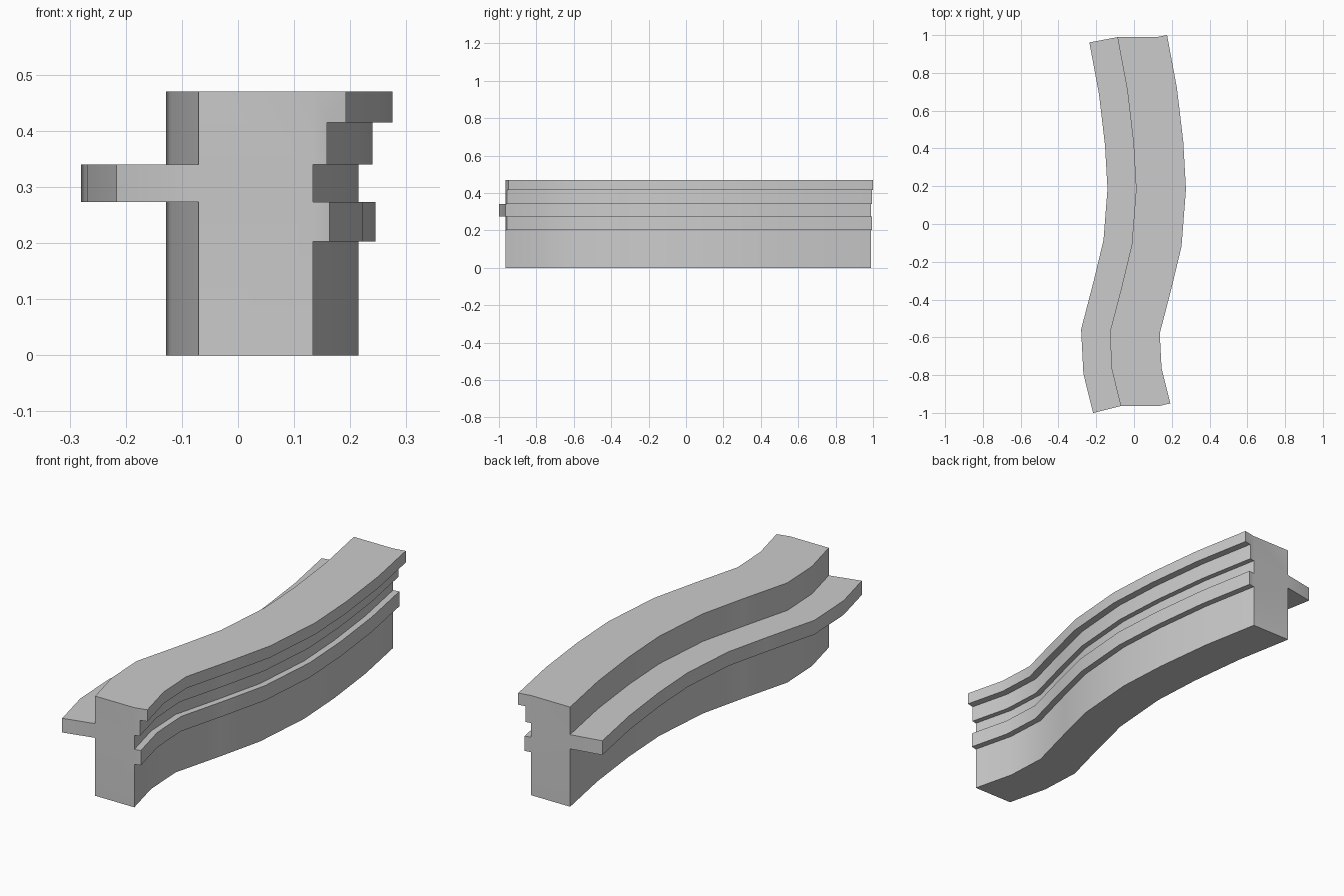
import bpy, bmesh
from mathutils import Vector

if "Cube" in bpy.data.objects:
    bpy.data.objects.remove(bpy.data.objects["Cube"])

# Centre path of the left body face, seen from above (front to back)
path = [Vector(p) for p in [(-0.07, -0.964), (-0.118, -0.77), (-0.128, -0.573),
        (-0.066, -0.335), (-0.012, -0.11), (0.011, 0.185), (-0.003, 0.43),
        (-0.036, 0.71), (-0.088, 0.989)]]
WIDTH = 0.204  # body thickness, a plain shift along x

# Cross-section: (side 0 = left / 1 = right, offset along path normal, height)
profile = [(1, 0, 0), (1, 0, .203), (1, .03, .203), (1, .03, .273), (1, 0, .273),
           (1, 0, .34), (1, .025, .34), (1, .025, .415), (1, .06, .415), (1, .06, .47),
           (1, 0, .47), (0, 0, .47), (0, 0, .34), (0, -.151, .34), (0, -.151, .273),
           (0, 0, .273), (0, 0, 0)]
# End caps: body, lower ledge, stepped top lip, side fin
caps = [(0, 1, 4, 5, 10, 11, 12, 15, 16), (1, 2, 3, 4), (5, 6, 7, 8, 9, 10), (12, 13, 14, 15)]


def miter(i):
    """Mitred right-hand normal at path point i."""
    segs = [(path[k + 1] - path[k]).normalized() for k in (i - 1, i) if 0 <= k < len(path) - 1]
    normals = [Vector((d.y, -d.x)) for d in segs]
    m = sum(normals, Vector((0, 0))).normalized()
    return m / m.dot(normals[0])


bm = bmesh.new()
rings = []
for i, p in enumerate(path):
    m = miter(i)
    rings.append([bm.verts.new((p.x + side * WIDTH + off * m.x, p.y + off * m.y, z))
                  for side, off, z in profile])

# Swept sides
n = len(profile)
for a, b in zip(rings, rings[1:]):
    for j in range(n):
        k = (j + 1) % n
        bm.faces.new((a[j], a[k], b[k], b[j]))

# Ends
for ring in (rings[0], rings[-1]):
    for cap in caps:
        bm.faces.new([ring[j] for j in cap])

bmesh.ops.recalc_face_normals(bm, faces=bm.faces)
mesh = bpy.data.meshes.new("curved_moulding")
bm.to_mesh(mesh)
bm.free()
obj = bpy.data.objects.new("curved_moulding", mesh)
bpy.context.collection.objects.link(obj)

bpy.context.view_layer.objects.active = obj
obj.select_set(True)
bpy.ops.object.shade_smooth_by_angle()
